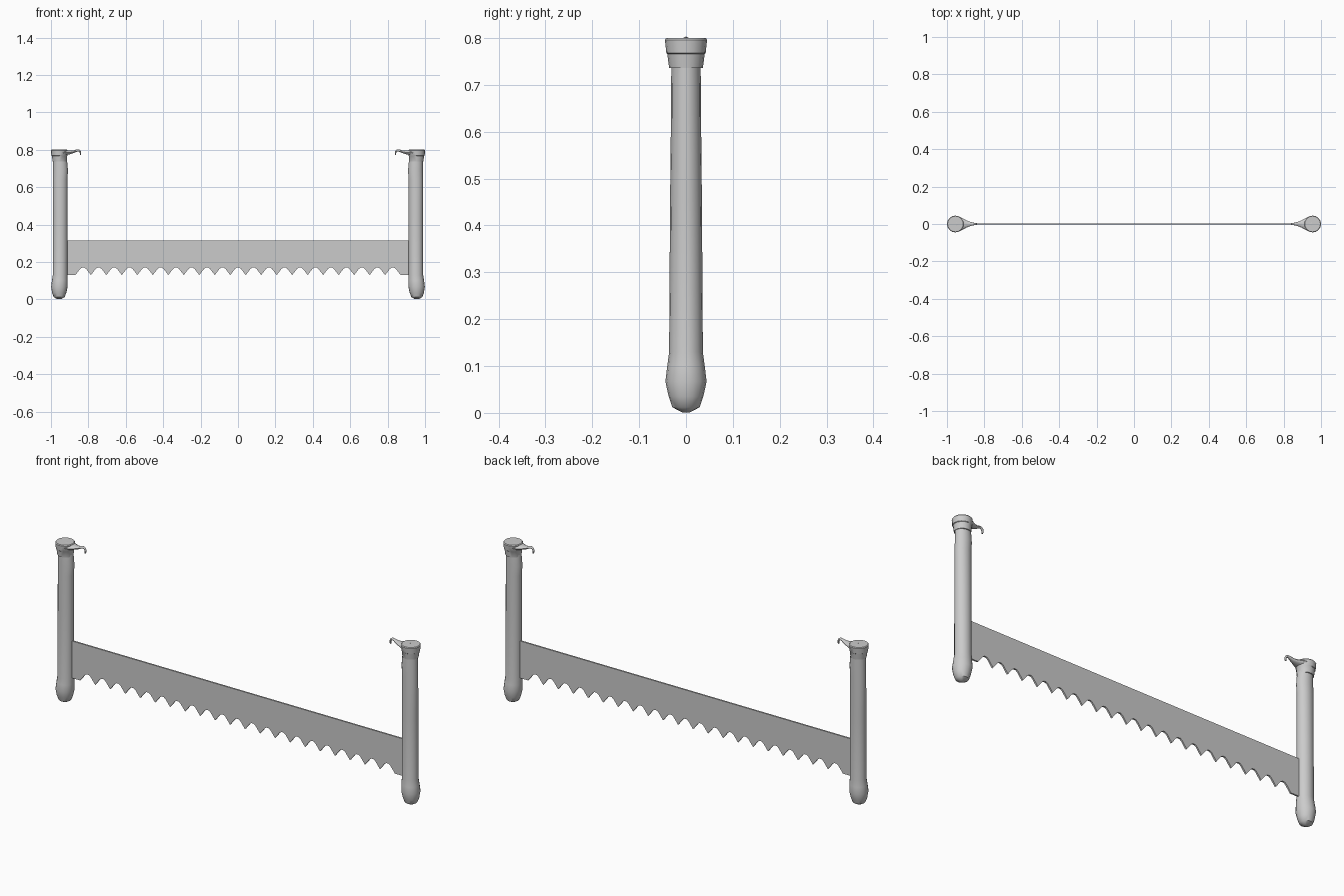
import bpy, bmesh
from math import cos, sin, pi, radians
from mathutils import Vector

if "Cube" in bpy.data.objects:
    bpy.data.objects.remove(bpy.data.objects["Cube"])


def finish(name, bm, angle=30, mirror=False):
    bmesh.ops.recalc_face_normals(bm, faces=bm.faces)
    me = bpy.data.meshes.new(name)
    bm.to_mesh(me)
    bm.free()
    ob = bpy.data.objects.new(name, me)
    bpy.context.collection.objects.link(ob)
    bpy.ops.object.select_all(action='DESELECT')
    ob.select_set(True)
    bpy.context.view_layer.objects.active = ob
    bpy.ops.object.shade_smooth_by_angle(angle=radians(angle))
    if mirror:
        m = ob.modifiers.new("other_end", 'MIRROR')
        m.use_mirror_merge = False
    return ob


def loft(name, sections, sides, angle=30):
    """Sections: (centre, in-plane half-axis vector, half width in y)."""
    bm = bmesh.new()
    rings = []
    for c, u, w in sections:
        c, u = Vector(c), Vector(u)
        rings.append([bm.verts.new(c + u * cos(2 * pi * i / sides)
                      + Vector((0, w * sin(2 * pi * i / sides), 0)))
                      for i in range(sides)])
    for a, b in zip(rings, rings[1:]):
        for i in range(sides):
            j = (i + 1) % sides
            bm.faces.new((a[i], a[j], b[j], b[i]))
    bm.faces.new(rings[0])
    bm.faces.new(rings[-1])
    return finish(name, bm, angle, mirror=True)


def upright(rows):
    return [((x, 0, z), (rx, 0, 0), ry) for x, z, rx, ry in rows]


# Wooden handle: blunt bulbous foot, straight oval shaft (x, z, rx, ry)
loft("handle", upright([
    (-0.956, 0.001, 0.010, 0.008),
    (-0.956, 0.012, 0.029, 0.029),
    (-0.956, 0.035, 0.038, 0.037),
    (-0.955, 0.067, 0.044, 0.044),
    (-0.953, 0.100, 0.042, 0.040),
    (-0.951, 0.130, 0.039, 0.036),
    (-0.951, 0.450, 0.039, 0.034),
    (-0.951, 0.640, 0.039, 0.032),
    (-0.949, 0.690, 0.040, 0.032),
    (-0.951, 0.745, 0.037, 0.031)]), 16, 40)

# Stepped collar and cap at the top of the handle
loft("collar", upright([
    (-0.953, 0.736, 0.038, 0.036),
    (-0.954, 0.766, 0.041, 0.040),
    (-0.955, 0.768, 0.043, 0.042),
    (-0.955, 0.796, 0.045, 0.045),
    (-0.955, 0.800, 0.042, 0.042)]), 16)

# Tapered spur sweeping inward from the cap and curling down (x, z, half height, width)
spur = [(-0.950, 0.783, 0.018, 0.042), (-0.930, 0.784, 0.016, 0.037),
        (-0.912, 0.785, 0.012, 0.028), (-0.895, 0.786, 0.009, 0.019),
        (-0.880, 0.789, 0.007, 0.013), (-0.864, 0.795, 0.006, 0.008),
        (-0.853, 0.797, 0.006, 0.006), (-0.845, 0.792, 0.005, 0.006),
        (-0.842, 0.782, 0.004, 0.005), (-0.843, 0.771, 0.003, 0.004)]
sections = []
for k, (x, z, h, w) in enumerate(spur):
    p, n = spur[max(k - 1, 0)], spur[min(k + 1, len(spur) - 1)]
    t = Vector((n[0] - p[0], 0, n[1] - p[1])).normalized()
    sections.append(((x, 0, z), Vector((-t.z, 0, t.x)) * h, w))
loft("spur", sections, 12, 40)

# Blade: toothed outline with small rounded gullets, given a thin thickness
pitch, tip, gullet, top, half = 0.0828, 0.13, 0.17, 0.315, 0.93
outline = [(half, top), (-half, top), (-half, tip)]
for k in range(-11, 11):
    x = (k + 0.5) * pitch
    outline.append((x, tip))
    if k < 10:
        g = x + pitch / 2
        outline += [(g - 0.016, gullet - 0.007), (g - 0.006, gullet),
                    (g + 0.006, gullet), (g + 0.016, gullet - 0.007)]
outline.append((half, tip))
bm = bmesh.new()
face = bm.faces.new([bm.verts.new((x, -0.004, z)) for x, z in outline])
ext = bmesh.ops.extrude_face_region(bm, geom=[face])
bmesh.ops.translate(bm, vec=(0, 0.008, 0),
                    verts=[v for v in ext["geom"] if isinstance(v, bmesh.types.BMVert)])
finish("blade", bm)
